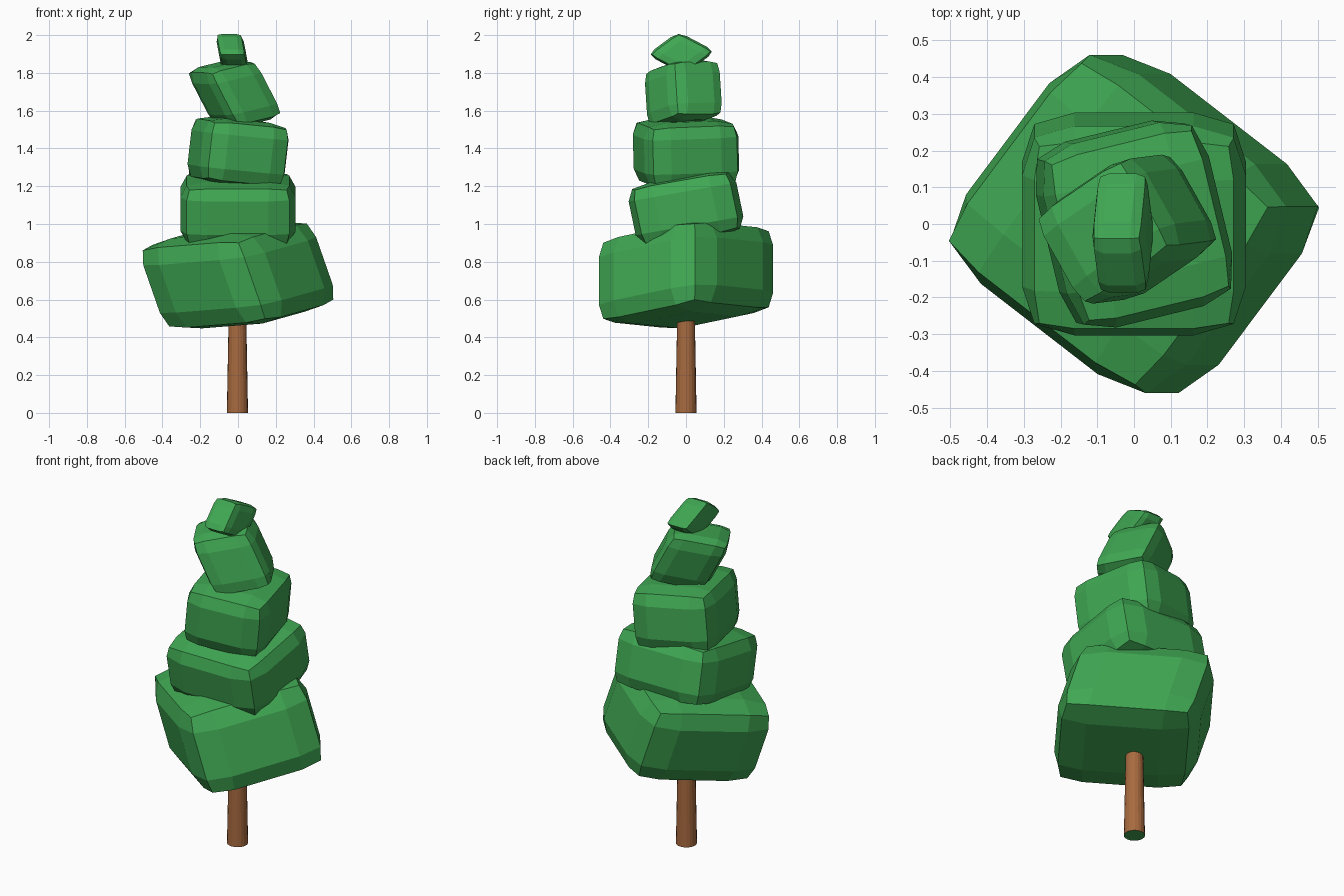
import bpy, bmesh
from mathutils import Vector

if "Cube" in bpy.data.objects:
    bpy.data.objects.remove(bpy.data.objects["Cube"])


def material(name, rgb):
    m = bpy.data.materials.new(name)
    m.diffuse_color = (*rgb, 1)
    m.use_nodes = True
    m.node_tree.nodes["Principled BSDF"].inputs["Base Color"].default_value = m.diffuse_color
    return m


green = material("leaf green", (0.05, 0.385, 0.085))
brown = material("bark brown", (0.39, 0.145, 0.05))


def add_object(name, bm, mats):
    bmesh.ops.recalc_face_normals(bm, faces=bm.faces)
    mesh = bpy.data.meshes.new(name)
    bm.to_mesh(mesh)
    bm.free()
    for m in mats:
        mesh.materials.append(m)
    obj = bpy.data.objects.new(name, mesh)
    bpy.context.collection.objects.link(obj)
    return obj


def foliage(name, centre, a, b, c):
    """Softened block: a gridded cube with pulled-in edges, laid along three half-axes."""
    centre, a, b, c = map(Vector, (centre, a, b, c))
    bm = bmesh.new()
    bmesh.ops.create_cube(bm, size=2)
    bmesh.ops.subdivide_edges(bm, edges=bm.edges[:], cuts=2, use_grid_fill=True)
    for v in bm.verts:
        outer = sum(abs(t) > 0.9 for t in v.co)
        f = {1: 1.0, 2: 0.89, 3: 0.845}[outer]
        p = [(f if abs(t) > 0.9 else 0.53) * (1 if t > 0 else -1) for t in v.co]
        v.co = centre + a * p[0] + b * p[1] + c * p[2]
    return add_object(name, bm, [green])


# Stacked foliage blocks, bottom to top
foliage("foliage_bottom", (0, 0, 0.73),
        (0.30, -0.232, 0.024), (0.214, 0.286, 0.06), (-0.083, 0, 0.238))
foliage("foliage_lower", (0, 0, 1.08),
        (0.305, 0, 0), (0, 0.285, 0.05), (0, -0.035, 0.168))
foliage("foliage_middle", (0, 0, 1.38),
        (0.225, 0.055, -0.022), (-0.06, 0.25, 0.01), (0.02, -0.005, 0.172))
foliage("foliage_upper", (-0.018, -0.014, 1.692),
        (0.074, -0.132, -0.002), (0.132, 0.09, 0.032), (-0.08, -0.01, 0.155))
foliage("foliage_tip", (-0.03, -0.025, 1.905),
        (0.072, 0, 0), (-0.011, 0.083, 0.061), (0.01, 0.099, -0.052))

# Tapered trunk with a green underside
bm = bmesh.new()
bmesh.ops.create_cone(bm, cap_ends=True, segments=20, radius1=0.056, radius2=0.045, depth=0.6)
bmesh.ops.translate(bm, verts=bm.verts, vec=(-0.003, 0, 0.3))
bm.normal_update()
for face in bm.faces:
    face.material_index = 1 if face.normal.z < -0.9 else 0
add_object("trunk", bm, [brown, green])
